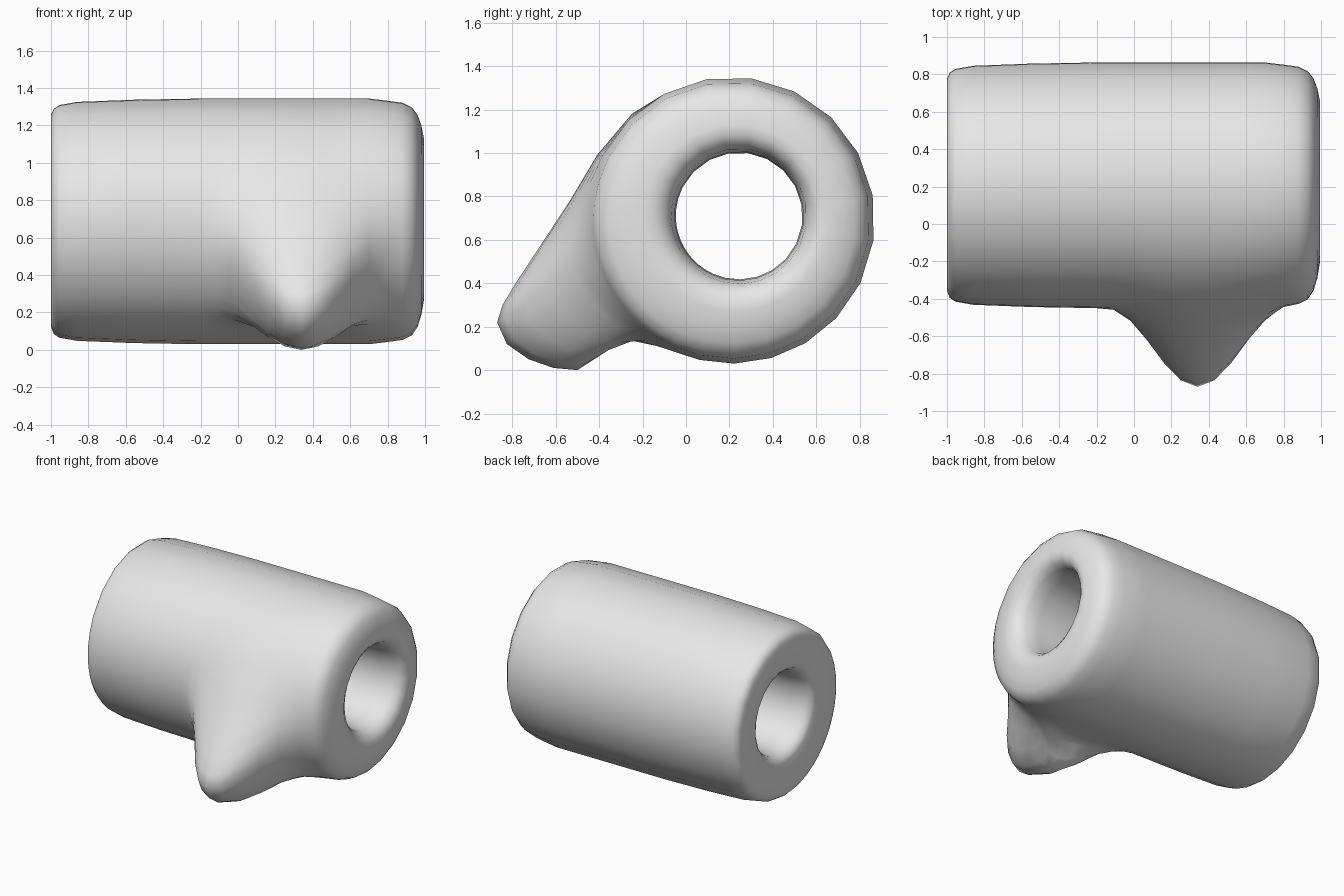
import bpy, bmesh
from math import cos, sin, pi, radians

cube = bpy.data.objects.get("Cube")
if cube:
    bpy.data.objects.remove(cube, do_unlink=True)

# Single plain grey
grey = bpy.data.materials.new("plain_grey")
grey.use_nodes = True
colour = (0.8, 0.8, 0.8, 1)
grey.diffuse_color = colour
grey.node_tree.nodes["Principled BSDF"].inputs["Base Color"].default_value = colour

# Cross-section through the nub: angle on the sleeve -> (y, z) on the nub
nub = {136: (-.25, 1.18), 153: (-.41, .99), 164: (-.535, .78), 173: (-.66, .59),
       181: (-.785, .40), 188: (-.845, .3), 195: (-.87, .22), 202: (-.825, .12),
       209: (-.725, .05), 216: (-.61, .01), 223: (-.5, 0), 230: (-.415, .055),
       237: (-.34, .145), 246: (-.22, .14)}
angles = sorted(list(range(-8, 120, 18)) + list(nub) + [257, 271, 286, 301, 317, 334])

NUB_X, NUB_HALF = 0.34, 0.5


def bulge(x):
    d = abs(x - NUB_X) / NUB_HALF
    return (1 + cos(pi * d)) / 2 if d < 1 else 0


def section(x, r, outer):
    """One ring of (x, y, z) points; outer rings swell into the nub."""
    t = min(max((r - 0.3) / 0.3, 0), 1)
    cy, cz = 0.245 - 0.035 * t, 0.71 - 0.02 * t
    w = bulge(x) if outer else 0
    ring = []
    for a in angles:
        y, z = cy + r * cos(radians(a)), cz + r * sin(radians(a))
        if a in nub:
            ny, nz = nub[a]
            y, z = y + (ny - y) * w, z + (nz - z) * w
        ring.append((x, y, z))
    return ring


# Wall profile: flat end, outside, rounded end, then back along the bore
outside = [(-1, .36), (-1, .48), (-1, .57), (-.985, .605), (-.955, .625), (-.86, .642),
           (-.55, .654)]
outside += [(-.2 + i * .09, .66) for i in range(11)]
outside += [(.8, .648), (.88, .637), (.93, .612), (.96, .57), (.98, .51), (.995, .43)]
bore = [(.99, .38), (.965, .34), (.92, .312), (.82, .297), (.4, .292), (-.4, .292),
        (-.85, .297), (-.95, .31), (-.985, .333)]

bm = bmesh.new()
rings = [[bm.verts.new(p) for p in section(x, r, True)] for x, r in outside]
rings += [[bm.verts.new(p) for p in section(x, r, False)] for x, r in bore]
n = len(angles)
for k, ring in enumerate(rings):
    following = rings[(k + 1) % len(rings)]
    for i in range(n):
        j = (i + 1) % n
        bm.faces.new((ring[i], ring[j], following[j], following[i]))
bmesh.ops.recalc_face_normals(bm, faces=bm.faces)
for f in bm.faces:
    f.smooth = True

# Sleeve with nub, bored through
mesh = bpy.data.meshes.new("sleeve_with_nub")
bm.to_mesh(mesh)
bm.free()
mesh.materials.append(grey)
sleeve = bpy.data.objects.new("sleeve_with_nub", mesh)
bpy.context.collection.objects.link(sleeve)
